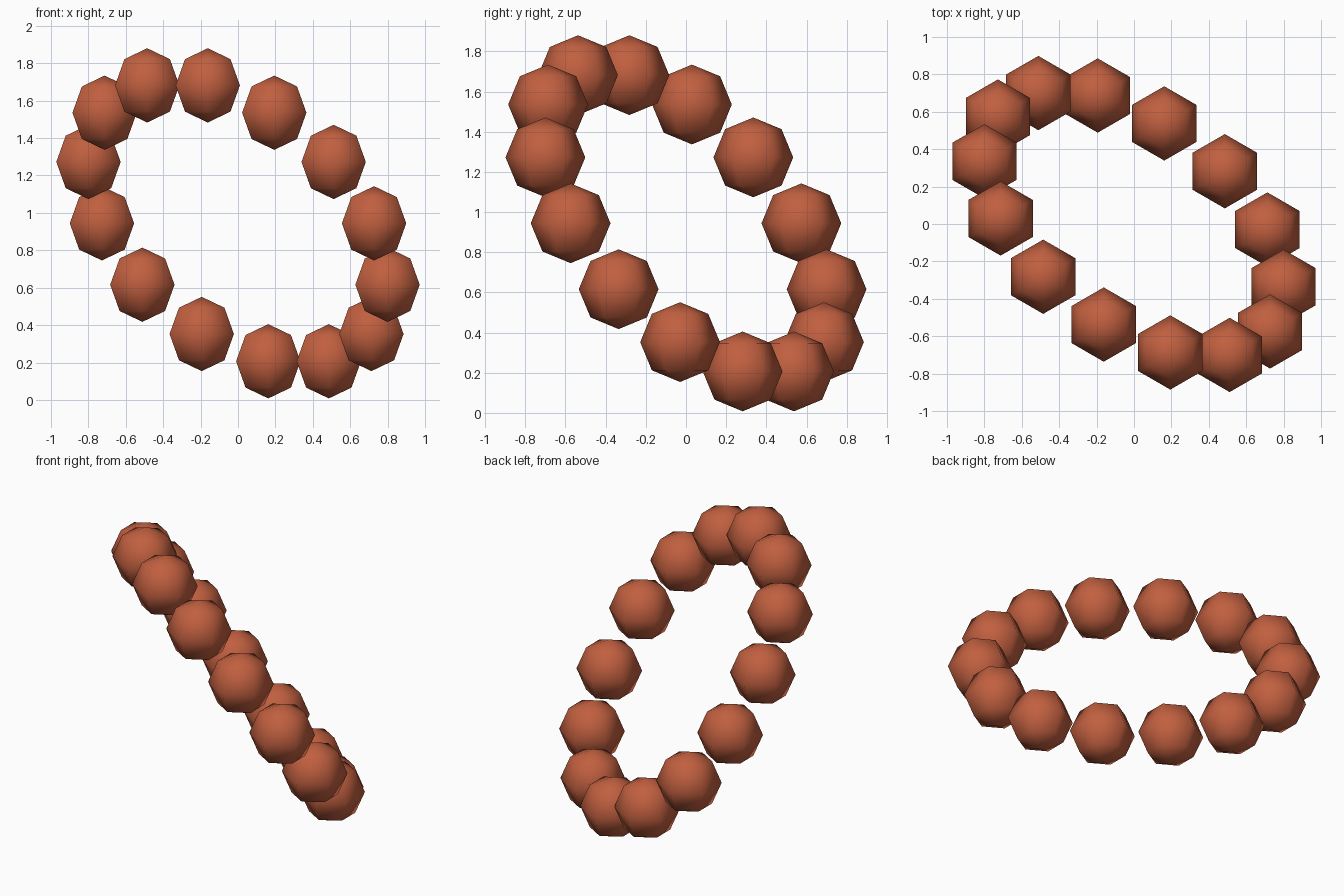
import bpy, bmesh, math
from mathutils import Vector

if "Cube" in bpy.data.objects:
    bpy.data.objects.remove(bpy.data.objects["Cube"])

COUNT, RING_R, BEAD_R = 14, 0.927, 0.1985
CENTRE = Vector((0, 0, 0.944))

clay = bpy.data.materials.new("terracotta")
clay.diffuse_color = (0.53, 0.115, 0.05, 1)
clay.use_nodes = True
clay.node_tree.nodes["Principled BSDF"].inputs["Base Color"].default_value = clay.diffuse_color

# Tilted ring plane: one axis runs uphill, the other is level
heading = math.radians(-38.3)
tilt = math.radians(54.7)
level = Vector((math.cos(heading), math.sin(heading), 0))
uphill = Vector((math.sin(heading), -math.cos(heading), 0)) * math.cos(tilt)
uphill.z = math.sin(tilt)

# One low-poly bead shared by the whole ring
mesh = bpy.data.meshes.new("bead")
bm = bmesh.new()
bmesh.ops.create_uvsphere(bm, u_segments=6, v_segments=4, radius=BEAD_R)
for f in bm.faces:
    f.smooth = True
bm.to_mesh(mesh)
bm.free()
mesh.materials.append(clay)

# Beads evenly spaced round the ring, all kept upright
for i in range(COUNT):
    a = 2 * math.pi * (i + 0.5) / COUNT
    bead = bpy.data.objects.new(f"bead_{i + 1}", mesh)
    bead.location = CENTRE + RING_R * (uphill * math.cos(a) + level * math.sin(a))
    bpy.context.collection.objects.link(bead)
